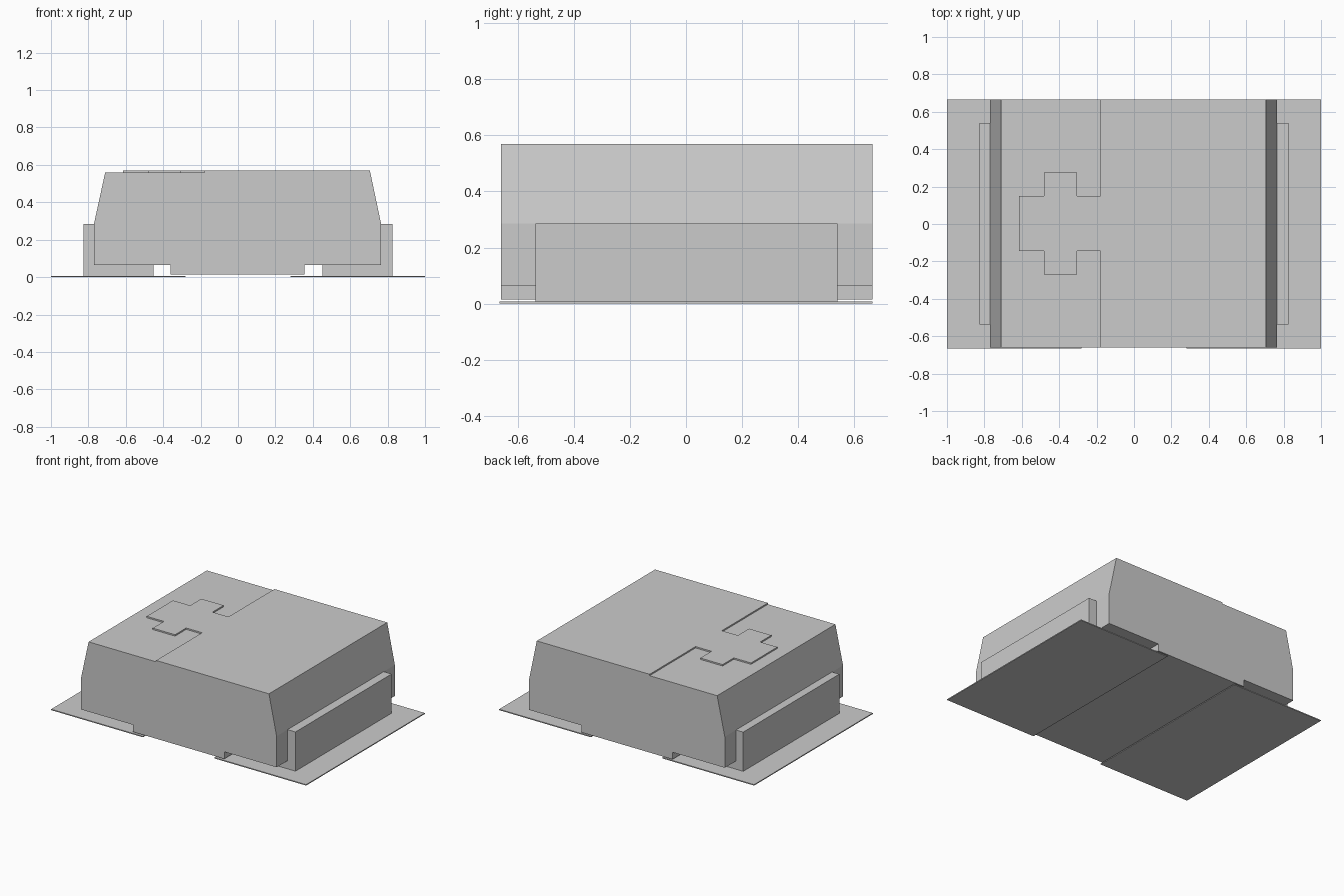
import bpy
import bmesh

cube = bpy.data.objects.get("Cube")
if cube:
    bpy.data.objects.remove(cube, do_unlink=True)

grey = bpy.data.materials.new("plain grey")
grey.use_nodes = True
grey.diffuse_color = (0.6, 0.6, 0.6, 1)
grey.node_tree.nodes["Principled BSDF"].inputs["Base Color"].default_value = (0.6, 0.6, 0.6, 1)


def prism(name, outline, start, end, axis):
    """Extrude a flat outline along y (outline in x, z) or z (outline in x, y)."""
    bm = bmesh.new()
    place = (lambda a, b: (a, start, b)) if axis == "y" else (lambda a, b: (a, b, start))
    face = bm.faces.new([bm.verts.new(place(a, b)) for a, b in outline])
    grown = bmesh.ops.extrude_face_region(bm, geom=[face])["geom"]
    step = (0, end - start, 0) if axis == "y" else (0, 0, end - start)
    bmesh.ops.translate(bm, vec=step, verts=[v for v in grown if isinstance(v, bmesh.types.BMVert)])
    bmesh.ops.recalc_face_normals(bm, faces=bm.faces)
    mesh = bpy.data.meshes.new(name)
    bm.to_mesh(mesh)
    bm.free()
    mesh.materials.append(grey)
    obj = bpy.data.objects.new(name, mesh)
    bpy.context.collection.objects.link(obj)
    return obj


def rectangle(x0, x1, y0, y1):
    return [(x0, y0), (x1, y0), (x1, y1), (x0, y1)]


# Moulded body with tapered sides, stepped underside and a lowered top on the right
TOP, LOW_TOP = 0.57, 0.56
prism("body", [
    (-0.36, 0.015), (0.355, 0.015), (0.355, 0.065), (0.765, 0.065),
    (0.765, 0.285), (0.705, TOP), (-0.18, TOP), (-0.18, LOW_TOP),
    (-0.71, LOW_TOP), (-0.77, 0.285), (-0.77, 0.065), (-0.36, 0.065),
], -0.66, 0.665, "y")

# Raised cross joined to the higher half of the top
prism("polarity_cross", [
    (-0.18, -0.145), (-0.18, 0.15), (-0.305, 0.15), (-0.305, 0.275),
    (-0.48, 0.275), (-0.48, 0.15), (-0.615, 0.15), (-0.615, -0.145),
    (-0.48, -0.145), (-0.48, -0.27), (-0.305, -0.27), (-0.305, -0.145),
], LOW_TOP, TOP, "z")

# Metal terminals and thin solder pads on both sides
for side, sign in (("left", 1), ("right", -1)):
    prism(side + "_terminal", rectangle(sign * 0.452, sign * 0.827, -0.537, 0.54),
          0.007, 0.285, "z")
    prism(side + "_pad", rectangle(sign * 0.28, sign, -0.665, 0.665), 0, 0.007, "z")
